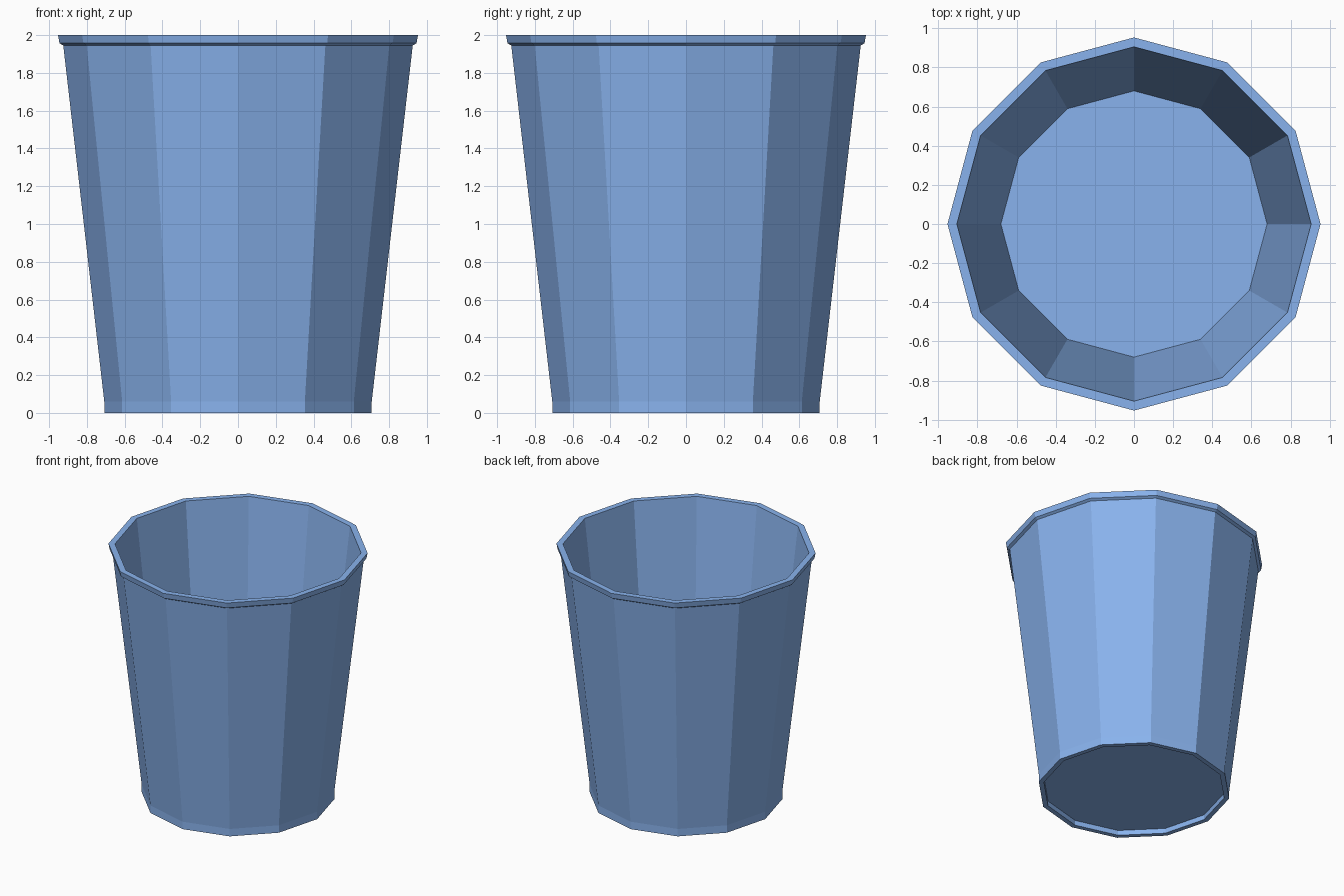
import bpy, bmesh, math

if "Cube" in bpy.data.objects:
    bpy.data.objects.remove(bpy.data.objects["Cube"])

SIDES = 12

# Cross-section (radius, height): underside recess, foot, wall, rim, inside, floor
profile = [
    (0.67, 0.04), (0.67, 0.0), (0.708, 0.0), (0.708, 0.06),
    (0.925, 1.945), (0.945, 1.957), (0.953, 2.0),
    (0.905, 2.0), (0.68, 0.06),
]

bm = bmesh.new()
rings = []
for r, z in profile:
    rings.append([bm.verts.new((r * math.cos(2 * math.pi * i / SIDES),
                                r * math.sin(2 * math.pi * i / SIDES), z))
                  for i in range(SIDES)])

# Flat facets between neighbouring rings
for a, b in zip(rings, rings[1:]):
    for i in range(SIDES):
        j = (i + 1) % SIDES
        bm.faces.new((a[i], a[j], b[j], b[i]))

# Underside and inner floor
bm.faces.new(list(reversed(rings[0])))
bm.faces.new(rings[-1])
bmesh.ops.recalc_face_normals(bm, faces=bm.faces)

mesh = bpy.data.meshes.new("cup")
bm.to_mesh(mesh)
bm.free()
cup = bpy.data.objects.new("cup", mesh)
bpy.context.collection.objects.link(cup)

# Blue material
blue = bpy.data.materials.new("blue")
blue.diffuse_color = (0.25, 0.45, 0.85, 1)
blue.use_nodes = True
blue.node_tree.nodes["Principled BSDF"].inputs["Base Color"].default_value = blue.diffuse_color
mesh.materials.append(blue)
